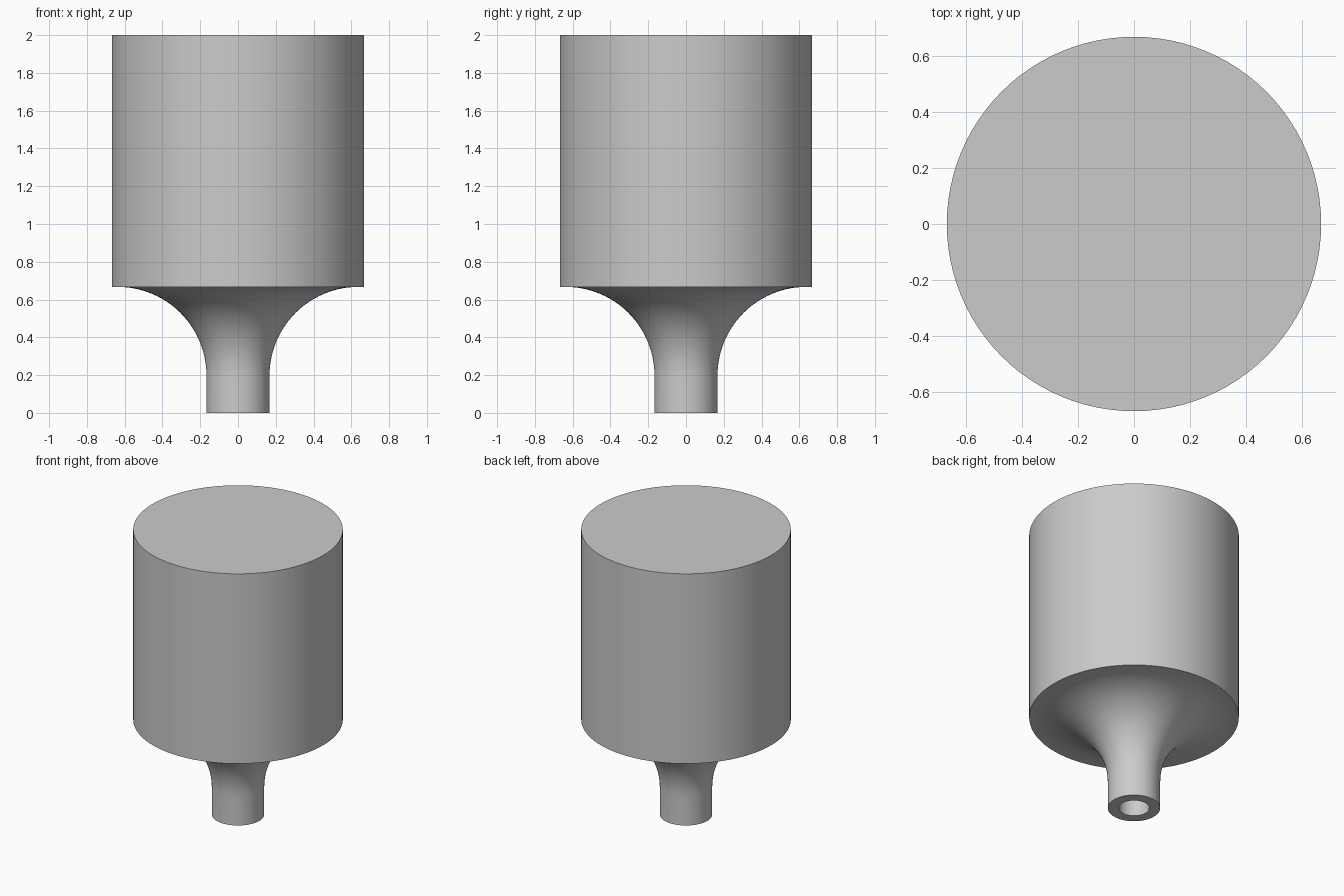
import bpy, bmesh, math
from mathutils import Matrix

if "Cube" in bpy.data.objects:
    bpy.data.objects.remove(bpy.data.objects["Cube"])

SEGMENTS = 96
BODY_R, NECK_R, BORE_R = 0.667, 0.167, 0.097
TOP, SHOULDER, FILLET = 2.0, 0.667, 0.47

# Half profile (radius, height): bore, neck, concave flare, shoulder, drum, cap
profile = [(0, SHOULDER), (BORE_R, SHOULDER), (BORE_R, 0), (NECK_R, 0)]
cx, cz = NECK_R + FILLET, SHOULDER - FILLET
for i in range(25):
    a = math.pi - i / 24 * math.pi / 2
    profile.append((cx + FILLET * math.cos(a), cz + FILLET * math.sin(a)))
profile += [(BODY_R, SHOULDER), (BODY_R, TOP), (0, TOP)]

# Lathe the profile into one solid
bm = bmesh.new()
verts = [bm.verts.new((r, 0, z)) for r, z in profile]
edges = [bm.edges.new(pair) for pair in zip(verts, verts[1:])]
bmesh.ops.spin(bm, geom=verts + edges, cent=(0, 0, 0), axis=(0, 0, 1),
               angle=math.tau, steps=SEGMENTS, use_duplicate=False)
bmesh.ops.remove_doubles(bm, verts=bm.verts, dist=1e-4)
bmesh.ops.recalc_face_normals(bm, faces=bm.faces)
mesh = bpy.data.meshes.new("drum_with_neck")
bm.to_mesh(mesh)
bm.free()

# Plain grey finish
grey = bpy.data.materials.new("light_grey")
grey.diffuse_color = (0.6, 0.6, 0.6, 1)
grey.use_nodes = True
grey.node_tree.nodes["Principled BSDF"].inputs["Base Color"].default_value = grey.diffuse_color
mesh.materials.append(grey)

body = bpy.data.objects.new("drum_with_neck", mesh)
bpy.context.collection.objects.link(body)
bpy.context.view_layer.objects.active = body
body.select_set(True)
bpy.ops.object.shade_smooth_by_angle(angle=math.radians(30))
